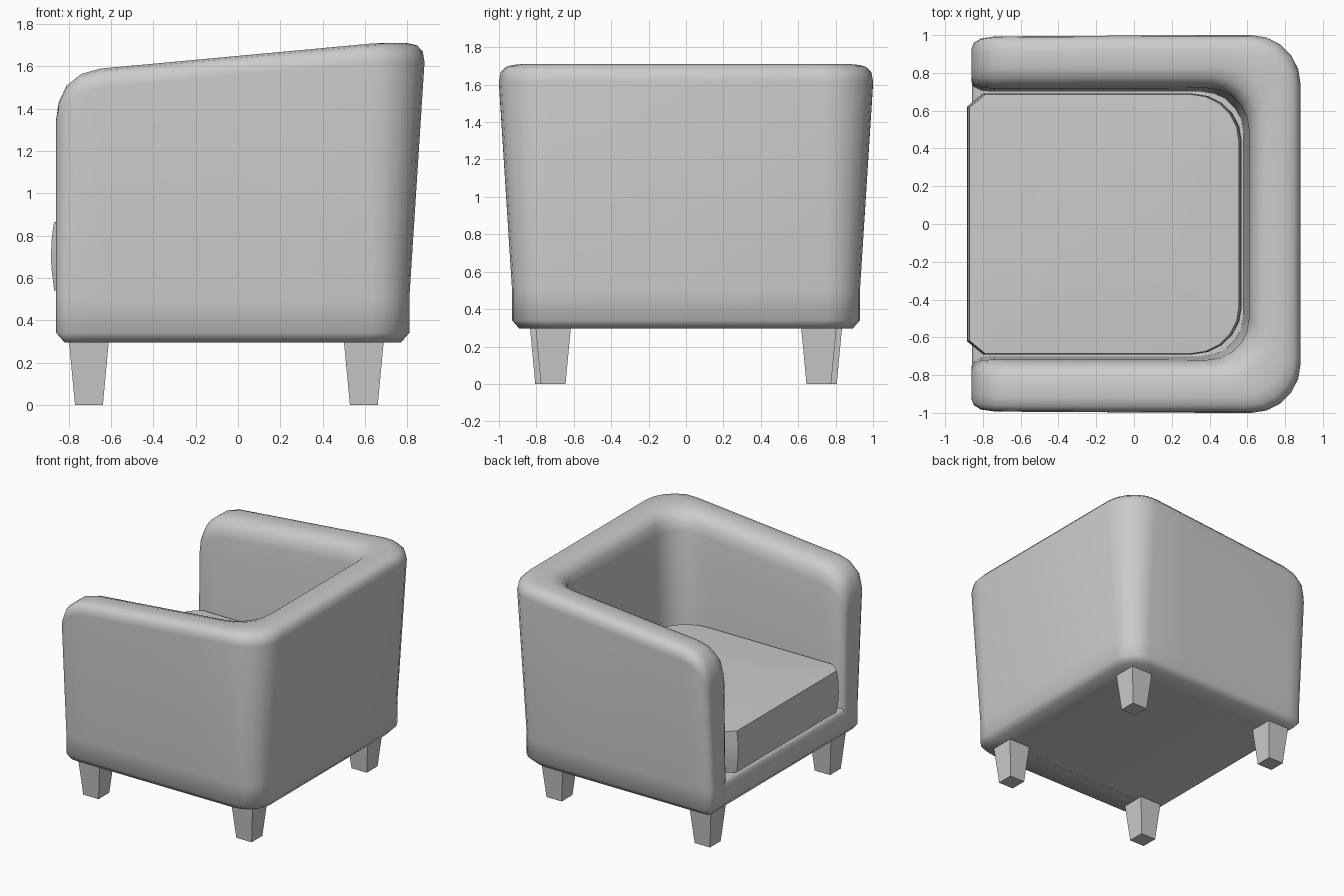
import bpy, bmesh, math

if "Cube" in bpy.data.objects:
    bpy.data.objects.remove(bpy.data.objects["Cube"])

def make(name, bm, smooth=None):
    bmesh.ops.remove_doubles(bm, verts=bm.verts, dist=0.0005)
    bmesh.ops.recalc_face_normals(bm, faces=bm.faces)
    me = bpy.data.meshes.new(name)
    bm.to_mesh(me)
    bm.free()
    ob = bpy.data.objects.new(name, me)
    bpy.context.collection.objects.link(ob)
    if smooth:
        bpy.ops.object.select_all(action='DESELECT')
        bpy.context.view_layer.objects.active = ob
        ob.select_set(True)
        bpy.ops.object.shade_smooth_by_angle(angle=math.radians(smooth))
    return ob

def loft(bm, rings, caps=True):
    n = len(rings[0])
    vs = [[bm.verts.new(p) for p in r] for r in rings]
    for a, b in zip(vs, vs[1:]):
        for i in range(n):
            j = (i + 1) % n
            bm.faces.new((a[i], a[j], b[j], b[i]))
    if caps:
        bm.faces.new(vs[0])
        bm.faces.new(vs[-1])
    return vs

# Upholstered shell: wall section swept round a U, open towards -x
TOP = [(-.86, 1.35), (-.848, 1.43), (-.81, 1.51), (-.74, 1.565), (-.65, 1.59), (.65, 1.71), (1, 1.71)]

def height(x):
    for (x0, z0), (x1, z1) in zip(TOP, TOP[1:]):
        if x <= x1:
            return z0 + (z1 - z0) * max(0, x - x0) / (x1 - x0)
    return TOP[-1][1]

def plan(st, b, inner):
    X, Y, r = (.58 + .03 * b, .70 + .02 * b, .22) if inner else (.81 + .072 * b, .93 + .07 * b, .18 + .08 * b)
    kind, v, inset = st
    if kind == 'arm':
        return v, Y + inset if inner else Y - inset
    return X - r + r * math.cos(v), Y - r + r * math.sin(v)

# (fraction across wall, z, whether z is measured down from the top)
SECTION = [(.17, .295, 0), (0, .34, 0), (0, .5, 0), (0, .09, 1), (.03, .04, 1), (.13, .01, 1), (.3, 0, 1),
           (.62, 0, 1), (.82, .02, 1), (.95, .065, 1), (1, .14, 1), (1, .5, 0), (1, .34, 0), (1, .295, 0)]

def ring(st, side):
    out = []
    for t, z, from_top in SECTION:
        b = 0 if not from_top else 1
        for _ in range(3):
            o, i = plan(st, b, False), plan(st, b, True)
            x, y = o[0] + (i[0] - o[0]) * t, o[1] + (i[1] - o[1]) * t
            zz = height(x) - z if from_top else z
            b = min(1, max(0, (zz - .5) / 1.1))
        if z == .295:
            x = max(x, -.82)
        out.append((x, side * y, zz))
    return out

stations = [('arm', x, d) for x, d in ((-.86, .05), (-.848, .025), (-.81, .006), (-.74, 0), (-.65, 0), (-.2, 0), (.3, 0))]
stations += [('arc', math.radians(90 - 18 * k), 0) for k in range(6)]
rings = [ring(s, 1) for s in stations] + [ring(s, -1) for s in reversed(stations)]
bm = bmesh.new()
vs = loft(bm, rings, caps=False)
for end in (vs[0], vs[-1]):
    bm.faces.new(end[1:-1])
    bm.faces.new((end[0], end[1], end[-2], end[-1]))
make("shell", bm, 70)

# Platform under the cushion, profile extruded across the width
prof = [(-.82, .296), (-.858, .34), (-.858, .49), (-.84, .52), (.6, .52), (.6, .296)]
bm = bmesh.new()
loft(bm, [[(x, y, z) for x, z in prof] for y in (-.76, .76)])
make("seat_base", bm, 65)

# Seat cushion: rounded back corners, chamfered front corners, slightly domed top
half = [(-.885, .62), (-.80, .69)]
half += [(.31 + .26 * math.cos(a), .44 + .25 * math.sin(a)) for a in (math.radians(90 - 18 * k) for k in range(6))]
outline = half + [(x, -y) for x, y in reversed(half)]
bm = bmesh.new()
loft(bm, [[(-.16 + (x + .16) * f, y * g, z) for x, y in outline]
          for f, g, z in ((.978, .99, .54), (.994, 1, .63), (1, 1, .70), (.994, 1, .79), (.98, .995, .863), (.5, .5, .885))])
make("seat_cushion", bm, 30)

# Tapered square legs
def leg(name, cx, cy):
    bm = bmesh.new()
    loft(bm, [[(cx + sx * h, cy + sy * h, z) for sx, sy in ((-1, -1), (1, -1), (1, 1), (-1, 1))]
              for h, z in ((.066, 0), (.095, .31))])
    make(name, bm)

for side, s in (("left", 1), ("right", -1)):
    leg("front_leg_" + side, -.705, s * .74)
    leg("back_leg_" + side, .595, s * .71)
